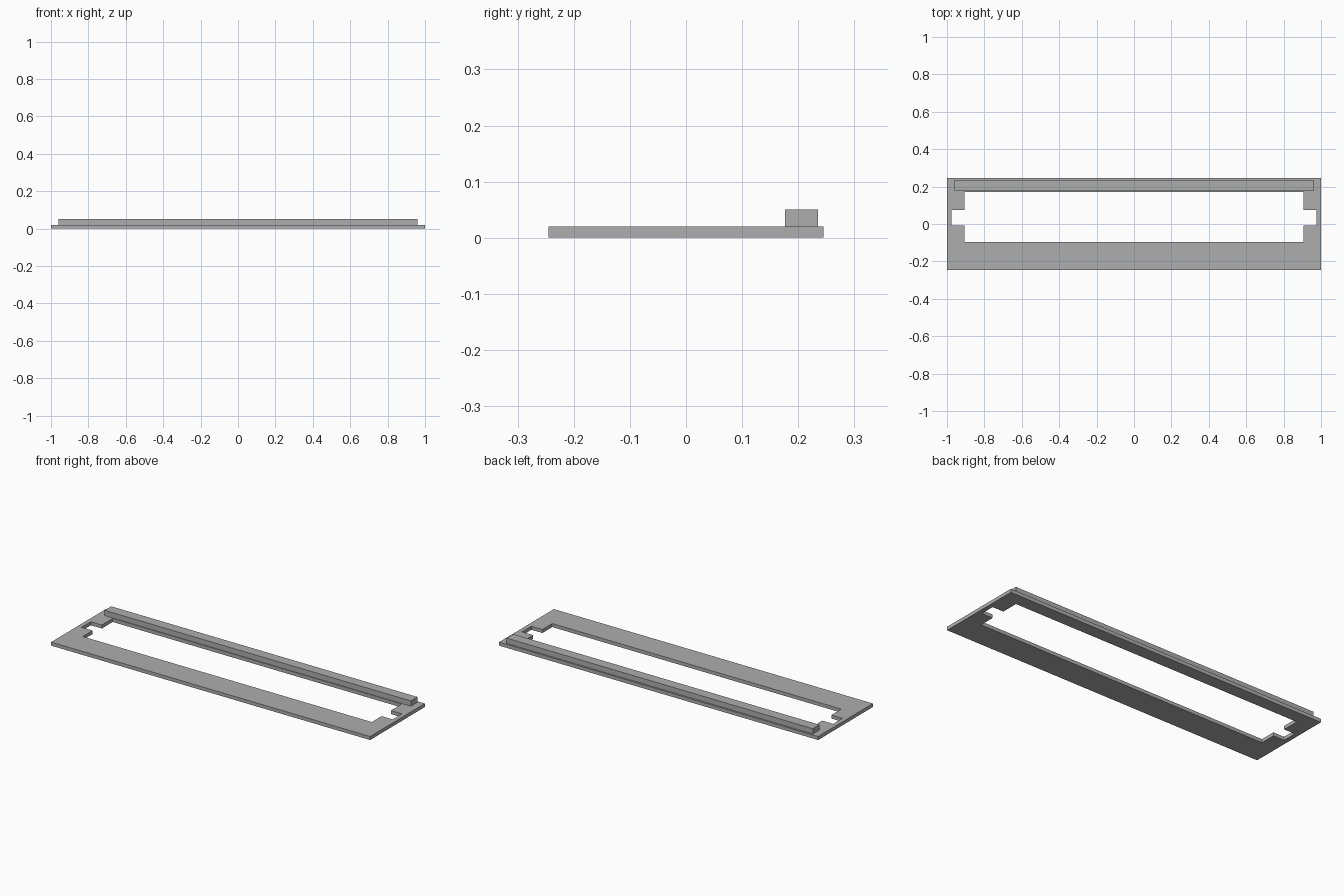
import bpy
import bmesh

cube = bpy.data.objects.get("Cube")
if cube:
    bpy.data.objects.remove(cube, do_unlink=True)

# Single plain grey
GREY = (0.42, 0.42, 0.42, 1.0)
grey = bpy.data.materials.new("plain_grey")
grey.use_nodes = True
grey.diffuse_color = GREY
grey.node_tree.nodes["Principled BSDF"].inputs["Base Color"].default_value = GREY

PLATE_TOP = 0.02


def add_object(name, bm):
    mesh = bpy.data.meshes.new(name)
    bm.to_mesh(mesh)
    bm.free()
    mesh.materials.append(grey)
    obj = bpy.data.objects.new(name, mesh)
    bpy.context.collection.objects.link(obj)
    return obj


def mirrored(right_side):
    """Close a right-hand profile (front to back) with its left-hand mirror."""
    return right_side + [(-x, y) for x, y in reversed(right_side)]


def add_loop(bm, points, z):
    verts = [bm.verts.new((x, y, z)) for x, y in points]
    return [bm.edges.new((v, verts[(i + 1) % len(verts)])) for i, v in enumerate(verts)]


# Base frame: rectangle with a long opening that is notched at both ends
outer = mirrored([(1.0, -0.245), (1.0, 0.245)])
opening = mirrored([(0.906, -0.096), (0.906, -0.008), (0.975, -0.008),
                    (0.975, 0.075), (0.906, 0.075), (0.906, 0.172)])
bm = bmesh.new()
edges = add_loop(bm, outer, PLATE_TOP / 2) + add_loop(bm, opening, PLATE_TOP / 2)
bmesh.ops.triangle_fill(bm, edges=edges, use_beauty=True, normal=(0, 0, 1))
bmesh.ops.recalc_face_normals(bm, faces=bm.faces)
frame = add_object("base_frame", bm)
solid = frame.modifiers.new("thickness", 'SOLIDIFY')
solid.thickness = PLATE_TOP
solid.offset = 0

# Raised rail along the back edge
bm = bmesh.new()
bmesh.ops.create_cube(bm, size=1)
rail = add_object("back_rail", bm)
rail.scale = (1.92, 0.059, 0.03)
rail.location = (0, 0.206, PLATE_TOP + 0.015)
